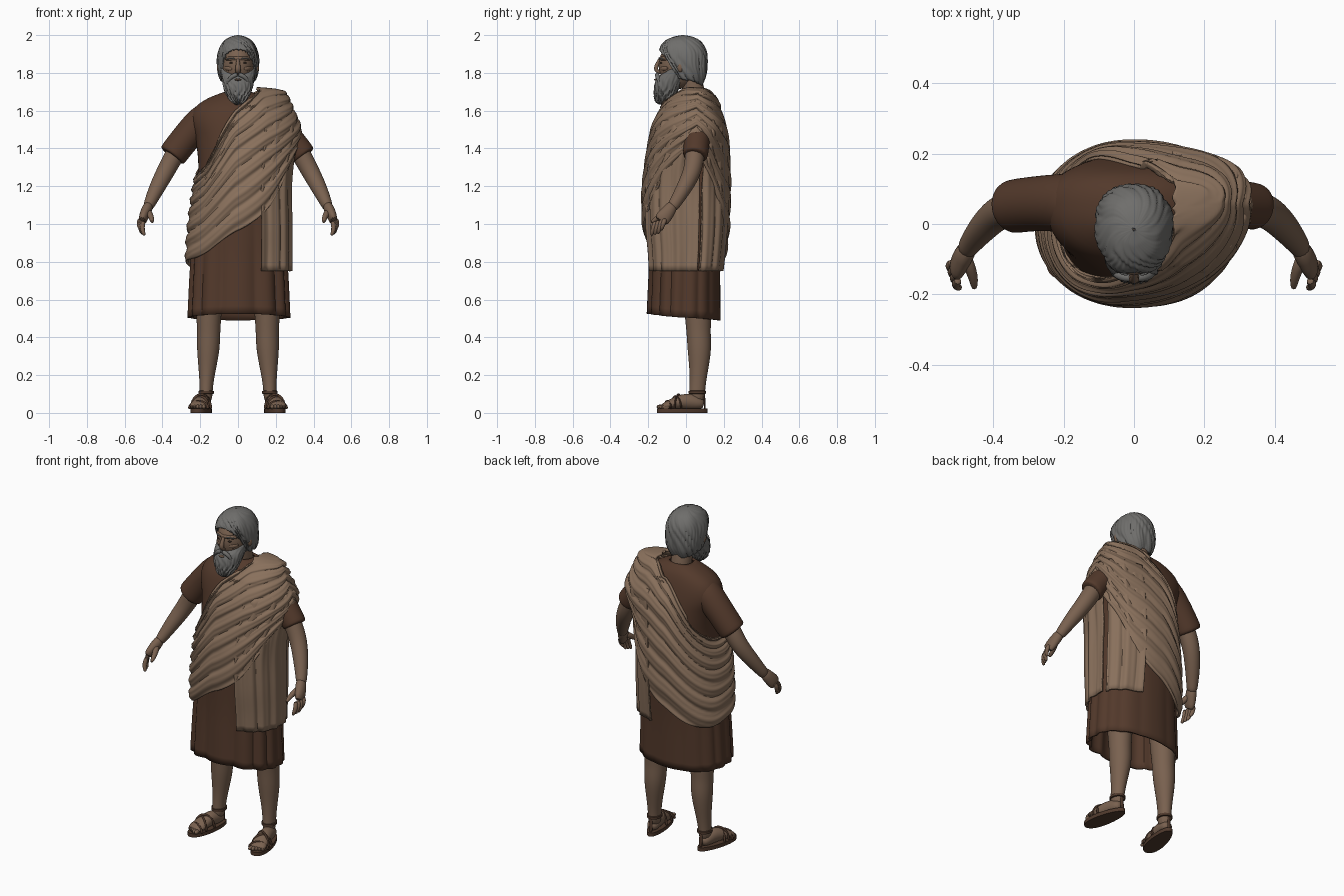
import bpy, bmesh
from math import sin, cos, pi, radians, copysign
from mathutils import Vector, Matrix

cube = bpy.data.objects.get("Cube")
if cube:
    bpy.data.objects.remove(cube, do_unlink=True)


def material(name, *rgb):
    m = bpy.data.materials.new(name)
    m.use_nodes = True
    m.diffuse_color = (*rgb, 1)
    m.node_tree.nodes["Principled BSDF"].inputs["Base Color"].default_value = (*rgb, 1)
    return m


SKIN = material("skin", .192, .12, .079)
TUNIC = material("brown tunic cloth", .086, .041, .024)
DRAPE = material("tan drape cloth", .25, .162, .106)
HAIR = material("grey hair", .158, .155, .148)
LEATHER = material("sandal leather", .08, .042, .026)
DARK = material("dark eye", .04, .027, .02)


def finish(name, bm, mat, angle=45, sub=0, thick=0):
    me = bpy.data.meshes.new(name)
    bm.to_mesh(me)
    bm.free()
    me.materials.append(mat)
    ob = bpy.data.objects.new(name, me)
    bpy.context.collection.objects.link(ob)
    for other in bpy.context.selected_objects:
        other.select_set(False)
    bpy.context.view_layer.objects.active = ob
    ob.select_set(True)
    bpy.ops.object.shade_smooth_by_angle(angle=radians(angle))
    if thick:
        mod = ob.modifiers.new("thickness", 'SOLIDIFY')
        mod.thickness, mod.offset = thick, -1
    if sub:
        mod = ob.modifiers.new("smooth", 'SUBSURF')
        mod.levels = mod.render_levels = sub
    return ob


def loft(name, rings, mat, closed=True, caps=False, **kw):
    """Skin a list of equal rings."""
    bm = bmesh.new()
    rows = [[bm.verts.new(p) for p in r] for r in rings]
    n = len(rows[0])
    for a, b in zip(rows, rows[1:]):
        for j in range(n if closed else n - 1):
            k = (j + 1) % n
            bm.faces.new((a[j], a[k], b[k], b[j]))
    if caps:
        bm.faces.new(rows[0][::-1])
        bm.faces.new(rows[-1])
        bmesh.ops.recalc_face_normals(bm, faces=bm.faces)
    return finish(name, bm, mat, **kw)


def tube(name, pts, mat, sides=10, ref=None, sub=1):
    """Tapered limb through points (x, y, z, radius, optional second radius)."""
    pos = [Vector(p[:3]) for p in pts]
    if ref is None:
        ref = (0, 0, 1) if abs((pos[-1] - pos[0]).normalized().x) > .8 else (1, 0, 0)
    ref, rings = Vector(ref), []
    for i, p in enumerate(pts):
        t = (pos[min(i + 1, len(pos) - 1)] - pos[max(i - 1, 0)]).normalized()
        u = (ref - t * ref.dot(t)).normalized()
        v = t.cross(u)
        angles = [2 * pi * j / sides for j in range(sides)]
        rings.append([pos[i] + u * p[3] * cos(a) + v * p[-1] * sin(a) for a in angles])
    return loft(name, rings, mat, caps=True, angle=75, sub=sub)


def ball(name, loc, scale, mat):
    bm = bmesh.new()
    bmesh.ops.create_uvsphere(bm, u_segments=24, v_segments=14, radius=1,
                              matrix=Matrix.Translation(loc) @ Matrix.Diagonal((*scale, 1)))
    return finish(name, bm, mat, angle=80)


def sample(tab, t):
    """Smooth interpolation of rows (key, values...)."""
    if t <= tab[0][0]:
        return tab[0][1:]
    for i in range(len(tab) - 1):
        a, b = tab[i], tab[i + 1]
        if t <= b[0]:
            p, q = tab[max(i - 1, 0)], tab[min(i + 2, len(tab) - 1)]
            h = b[0] - a[0]
            f = (t - a[0]) / h
            out = []
            for k in range(1, len(a)):
                m0 = (b[k] - p[k]) / (b[0] - p[0]) * h
                m1 = (q[k] - a[k]) / (q[0] - a[0]) * h
                out.append(a[k] + f * m0 + f * f * (3 * (b[k] - a[k]) - 2 * m0 - m1)
                           + f ** 3 * (2 * (a[k] - b[k]) + m0 + m1))
            return out
    return tab[-1][1:]


def sq(v):
    return copysign(abs(v) ** .88, v)


def shell(name, tab, lo, hi, fold, mat, rows, cols, span=(0, 360), ease=1.4, **kw):
    """Cloth or hair wrapped on a body profile, between edges lo and hi given by angle.
    Profile rows: height, right half width, left half width, front y, back y."""
    closed = span[1] - span[0] == 360
    rings = []
    for i in range(rows + 1):
        v, ring = i / rows, []
        for j in range(cols if closed else cols + 1):
            d = span[0] + (span[1] - span[0]) * j / cols
            a = radians(d)
            z0, z1 = sample(lo, d % 360)[0], sample(hi, d % 360)[0]
            z = z0 + (z1 - z0) * (1 - (1 - v) ** ease)
            xr, xl, yf, yb = sample(tab, z)
            off = fold(a, v, z)
            x = sq(cos(a)) * ((xl if cos(a) > 0 else xr) + off)
            y = (yf + yb) / 2 + sq(sin(a)) * ((yb - yf) / 2 + off)
            # shoulders sit further back than the chest
            y += .035 * (x / .3) ** 2 * max(0, min(1, (z - 1.3) / .2))
            ring.append((x, y, z))
        rings.append(ring)
    return loft(name, rings, mat, closed=closed, **kw)


# Tunic body, pleated below the waist
tunic_profile = [(.49, .265, .275, -.2, .18), (.8, .25, .26, -.188, .18),
                 (1.1, .23, .24, -.19, .195), (1.3, .21, .22, -.18, .205),
                 (1.45, .225, .225, -.155, .198), (1.55, .25, .24, -.13, .18),
                 (1.62, .225, .21, -.1, .16), (1.67, .15, .14, -.055, .135),
                 (1.7, .07, .07, -.02, .1)]
shell("tunic", tunic_profile, [(0, .505), (90, .49), (180, .505), (270, .525), (360, .505)],
      [(0, 1.7), (360, 1.7)],
      lambda a, v, z: (.016 * abs(sin(7 * a + sin(2 * a))) - .008)
      * (.75 - .45 * sin(a)) * max(0, min(1, (1.2 - z) / .5)),
      TUNIC, 40, 140, thick=.012)

# Drape: hanging side panels with a slit under the arm, then the diagonal wrap over them
drape_profile = [(.74, .268, .285, -.205, .2), (.85, .272, .285, -.212, .212),
                 (1, .262, .285, -.226, .225), (1.2, .238, .283, -.226, .23),
                 (1.35, .222, .298, -.207, .226), (1.5, .232, .328, -.182, .213),
                 (1.6, .215, .293, -.145, .186), (1.66, .15, .268, -.1, .16),
                 (1.7, .07, .245, -.05, .13), (1.715, .06, .205, -.03, .11),
                 (1.725, .05, .1, 0, .08)]
for part, span in (("front", (-67, 15)), ("back", (20, 73))):
    shell("drape_panel_" + part, drape_profile, [(0, .75), (360, .75)], [(0, 1.55), (360, 1.55)],
          lambda a, v, z: .011 * abs(sin(9 * a + .4 * sin(5 * z))) + .002 * sin(31 * a) - .007,
          DRAPE, 24, 80, span=span, ease=1, thick=.01)


def wrap_fold(a, v, z):
    phase = pi * 7.5 * v + .7 * sin(2 * a + 1) + .35 * sin(3 * a)
    tuck = .018 * v ** 6 if z < 1.62 else 0
    return .013 * abs(sin(phase)) + .004 * abs(sin(2.5 * phase + sin(a))) - .006 - tuck


wrap_low = [(0, 1.42), (30, 1.25), (60, 1.02), (90, .88), (120, .79), (150, .77), (180, .8),
            (230, .84), (270, .97), (300, 1.08), (330, 1.26), (360, 1.42)]
wrap_high = [(0, 1.725), (60, 1.715), (75, 1.68), (90, 1.6), (140, 1.36), (180, 1.27),
             (220, 1.31), (245, 1.44), (270, 1.6), (285, 1.67), (300, 1.715), (360, 1.725)]
shell("drape_wrap", drape_profile, wrap_low, wrap_high, wrap_fold, DRAPE, 90, 150, thick=.014)

# Neck and head
tube("neck", [(0, .055, 1.62, .065), (0, .045, 1.69, .06), (0, .03, 1.75, .058),
              (0, .01, 1.82, .058)], SKIN, 14)
ball("head", (0, -.035, 1.84), (.087, .11, .125), SKIN)
tube("nose", [(0, -.135, 1.88, .009), (0, -.15, 1.85, .011), (0, -.163, 1.822, .017, .014),
              (0, -.15, 1.804, .016, .012), (0, -.13, 1.8, .012)], SKIN, 8)
tube("brow_ridge", [(-.07, -.1, 1.872, .01), (-.035, -.131, 1.878, .013), (0, -.135, 1.874, .011),
                    (.035, -.131, 1.878, .013), (.07, -.1, 1.872, .01)], SKIN, 8)
ball("lower_lip", (0, -.159, 1.764), (.018, .01, .006), SKIN)

# Hair and beard, grooved into strands
hair_profile = [(1.73, .07, .07, -.05, .08), (1.78, .094, .094, -.085, .1),
                (1.85, .106, .106, -.122, .108), (1.92, .098, .098, -.138, .103),
                (1.97, .07, .07, -.105, .072), (1.992, .036, .036, -.06, .03),
                (2, .004, .004, -.02, -.012)]


def hair_fold(a, v, z):
    lock = abs(sin(6 * a + 9 * v + 1.5 * sin(7 * v + 2 * a)))
    strand = abs(sin(17 * a + 12 * v + 2 * sin(9 * v)))
    return (.008 * lock + .004 * strand - .002) * (1 - v) ** .6


shell("hair", hair_profile,
      [(0, 1.76), (90, 1.73), (180, 1.76), (205, 1.77), (218, 1.82), (232, 1.89), (270, 1.925),
       (308, 1.89), (322, 1.82), (335, 1.77), (360, 1.76)], [(0, 2), (360, 2)],
      hair_fold, HAIR, 36, 150, ease=1.6, thick=.012)
beard_profile = [(1.632, .008, .008, -.135, -.12), (1.645, .03, .03, -.157, -.09),
                 (1.67, .052, .052, -.166, -.065), (1.71, .072, .072, -.168, -.04),
                 (1.75, .082, .082, -.163, -.015), (1.775, .086, .086, -.15, 0),
                 (1.8, .09, .09, -.125, 0), (1.83, .095, .095, -.105, 0)]
shell("beard", beard_profile, [(0, 1.632), (360, 1.632)],
      [(0, 1.83), (90, 1.74), (180, 1.83), (215, 1.815), (240, 1.8), (270, 1.798),
       (300, 1.8), (325, 1.815), (360, 1.83)],
      lambda a, v, z: (1 - v) * (.005 * sin(14 * a + 2.5 * sin(10 * v)) + .003 * sin(25 * a + 9 * v)),
      HAIR, 28, 130, ease=1, thick=.012)


def foot_place(s, x, y, z):
    """Foot space to model space, toes turned out."""
    return s * (.192 + x * cos(.2) - y * sin(.2)), -.02 + x * sin(.2) + y * cos(.2), z


for s, side in ((1, "left_"), (-1, "right_")):
    def limb(name, pts, mat, **kw):
        return tube(side + name, [(s * p[0], *p[1:]) for p in pts], mat, **kw)

    # Face details
    ball(side + "eye", (s * .034, -.131, 1.853), (.013, .007, .005), DARK)
    limb("eyebrow", [(.014, -.144, 1.874, .004), (.035, -.143, 1.881, .006),
                     (.066, -.115, 1.872, .004)], HAIR, sides=6)
    limb("cheek", [(.024, -.13, 1.822, .012), (.045, -.117, 1.822, .018),
                   (.07, -.088, 1.828, .012)], SKIN, sides=8)
    limb("moustache", [(0, -.152, 1.793, .013), (.025, -.153, 1.786, .014),
                       (.048, -.146, 1.768, .012), (.06, -.138, 1.735, .004)], HAIR, sides=8)
    ball(side + "ear", (s * .1, -.03, 1.83), (.012, .016, .026), SKIN)

    # Sleeve, arm and hand
    r = .079 if s < 0 else .069
    limb("sleeve", [(.13, .055, 1.58, .085), (.19, .06, 1.55, r + .008), (.27, .06, 1.465, r),
                    (.345, .05, 1.367, r), (.352, .048, 1.358, r - .004)], TUNIC, sides=16, sub=2)
    limb("arm", [(.29, .05, 1.44, .055), (.34, .047, 1.36, .054), (.385, .035, 1.275, .05),
                 (.43, -.01, 1.19, .044), (.465, -.055, 1.115, .033),
                 (.48, -.078, 1.08, .028, .033)], SKIN, sides=12, sub=2)
    limb("palm", [(.468, -.064, 1.11, .029, .031), (.486, -.09, 1.07, .03, .038),
                  (.5, -.118, 1.037, .027, .044), (.508, -.137, 1.01, .02, .042)], SKIN)
    for i, finger in enumerate(("little", "ring", "middle", "index")):
        base = Vector((.508, -.134, 1.025)) + Vector((-.3, -.85, -.2)) * (i - 1.5) * .02
        drop = .08 if i else .064
        path = [(0, 0, 0, .014), (.01, -.012, -.45, .014), (.002, -.021, -.85, .012),
                (-.006, -.022, -1, .007)]
        limb(finger + "_finger", [(base.x + p[0], base.y + p[1], base.z + p[2] * drop, p[3])
                                  for p in path], SKIN, sides=8)
    limb("thumb", [(.48, -.09, 1.07, .021), (.464, -.13, 1.047, .018),
                   (.455, -.162, 1.024, .014), (.454, -.187, 1.007, .008)], SKIN, sides=8)

    # Leg
    limb("leg", [(.15, .055, .72, .08), (.155, .065, .5, .067, .072), (.155, .066, .43, .062, .064),
                 (.157, .072, .34, .063, .066), (.163, .068, .23, .046, .05),
                 (.169, .06, .13, .034, .041), (.17, .055, .05, .036, .045)],
         SKIN, sides=16, sub=2)

    # Foot and toes
    section = [(.118, .045, .024), (.09, .05, .036, .032), (.05, .06, .038, .045),
               (0, .06, .04, .042), (-.05, .047, .047, .032), (-.09, .038, .048, .02),
               (-.11, .034, .042, .013)]
    tube(side + "foot", [(*foot_place(s, 0, p[0], p[1]), *p[2:]) for p in section], SKIN, sides=14)
    for i in range(5):
        ball(side + "toe_%d" % (i + 1),
             foot_place(s, -.034 + .017 * i, -.112 + .006 * max(0, i - 1), .032),
             (.011 - .001 * i, .019, .012), SKIN)

    # Sandal sole and straps
    outline = [2 * pi * i / 32 for i in range(32)]
    loft(side + "sandal_sole",
         [[foot_place(s, sq(cos(a)) * (.05 - .008 * sin(a)), .137 * sin(a), z) for a in outline]
          for z in (0, .022)], LEATHER, caps=True)
    arcs = [pi * i / 10 for i in range(11)]
    for name, y, slant, w, h in (("toe", -.08, .01, .053, .041), ("instep", -.035, .02, .049, .067),
                                 ("cross", -.02, -.03, .047, .077)):
        tube(side + name + "_strap",
             [(*foot_place(s, w * cos(a), y + slant * cos(a), .02 + h * sin(a)), .005, .009)
              for a in arcs], LEATHER, sides=8, ref=(0, 1, 0))
    tube(side + "heel_strap", [(*foot_place(s, 0, y, z), .012, .005) for y, z in
                               ((.122, .015), (.122, .05), (.118, .11))], LEATHER, sides=8)
    loft(side + "ankle_strap",
         [[(s * (.169 + (.037 + b) * cos(a)), .06 + (.043 + b) * sin(a), z) for a in outline]
          for z, b in ((.1, -.004), (.102, .004), (.116, .004), (.118, -.004))],
         LEATHER, caps=True)
